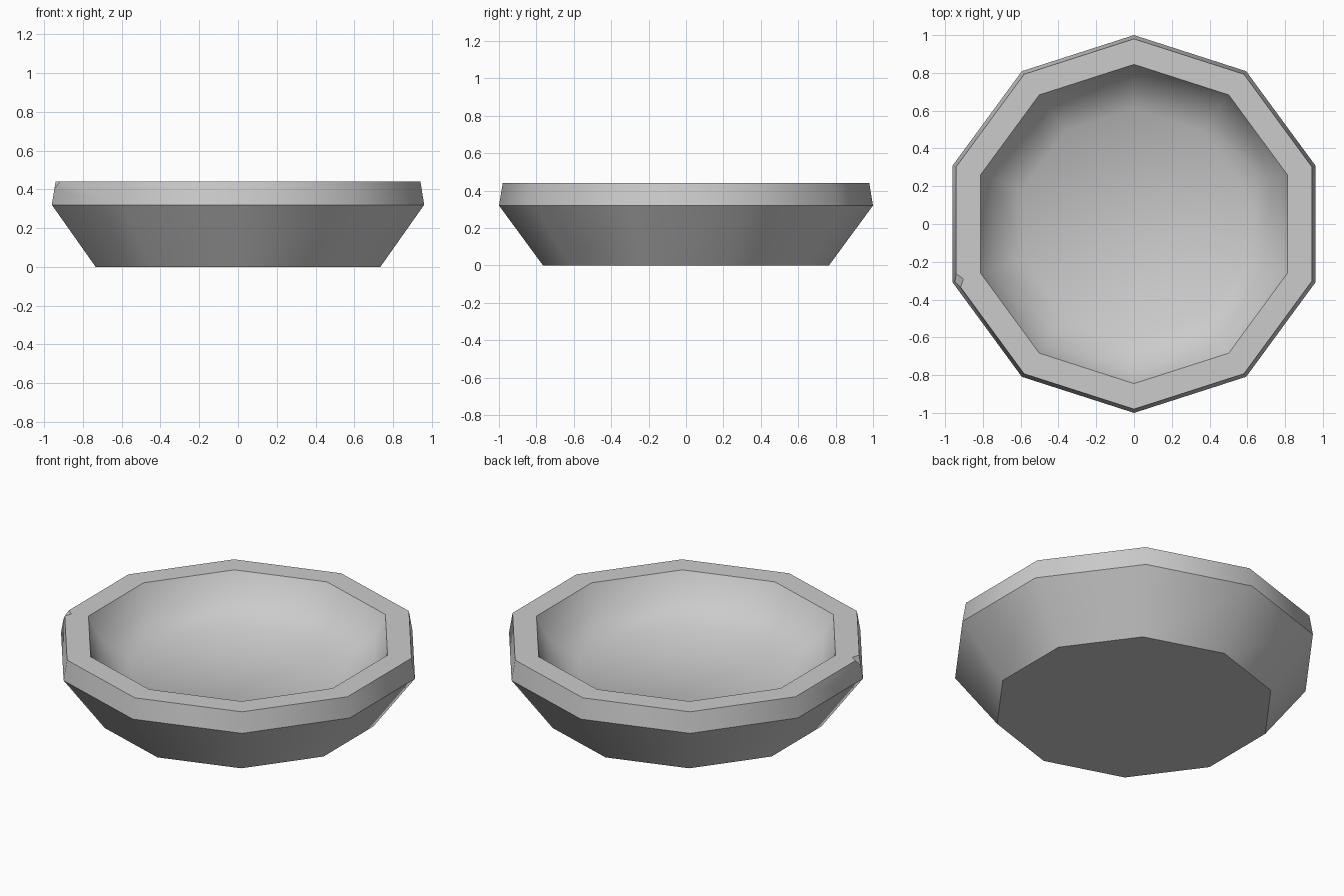
import bpy, bmesh
from math import sin, cos, pi

cube = bpy.data.objects.get("Cube")
if cube:
    bpy.data.objects.remove(cube)

SIDES = 10
WIDTH = 1.01  # the bowl is slightly wider than a regular decagon
# Profile from base to rim, then down the hollow: radius, height
PROFILE = [(0.765, 0), (1, 0.32), (0.98, 0.44), (0.845, 0.44),
           (0.78, 0.32), (0.61, 0.21)]
CREASED = range(4)  # profile rings that stay sharp

stone = bpy.data.materials.new("stone grey")
stone.use_nodes = True
grey = (0.6, 0.6, 0.6, 1)
stone.diffuse_color = grey
stone.node_tree.nodes["Principled BSDF"].inputs["Base Color"].default_value = grey

# Ten-sided bowl, with a corner at the front and at the back
bm = bmesh.new()
rings = []
for radius, height in PROFILE:
    angles = [2 * pi * i / SIDES - pi / 2 for i in range(SIDES)]
    rings.append([bm.verts.new((WIDTH * radius * cos(a), radius * sin(a), height))
                  for a in angles])
for low, high in zip(rings, rings[1:]):
    for i in range(SIDES):
        j = (i + 1) % SIDES
        bm.faces.new((low[i], low[j], high[j], high[i]))
bm.faces.new(rings[0][::-1])
bm.faces.new(rings[-1])

# Smooth hollow, crisp rim, shoulder and base
for face in bm.faces:
    face.smooth = True
for k in CREASED:
    for i in range(SIDES):
        bm.edges.get((rings[k][i], rings[k][(i + 1) % SIDES])).smooth = False

# Small chip in one corner of the rim
chipped = rings[2][SIDES - 2]
chip = bmesh.ops.bevel(bm, geom=[chipped], offset=0.04, segments=1,
                       profile=0.5, affect='VERTICES')
for face in chip["faces"]:
    for edge in face.edges:
        edge.smooth = False
bmesh.ops.recalc_face_normals(bm, faces=bm.faces)

mesh = bpy.data.meshes.new("bowl")
bm.to_mesh(mesh)
bm.free()
mesh.materials.append(stone)
bowl = bpy.data.objects.new("bowl", mesh)
bpy.context.collection.objects.link(bowl)
